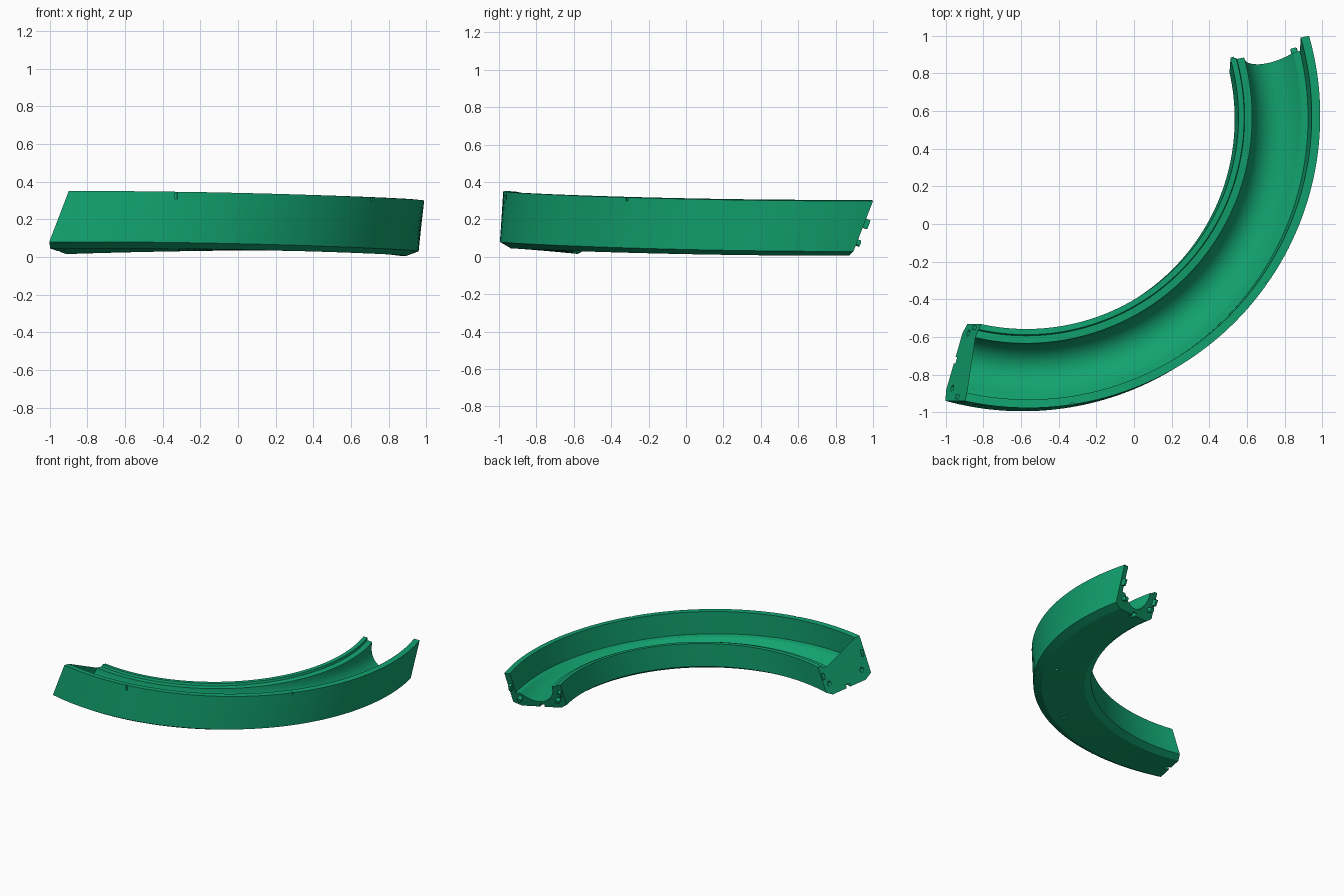
import bpy, bmesh, math
from mathutils import Vector, Matrix

if "Cube" in bpy.data.objects:
    bpy.data.objects.remove(bpy.data.objects["Cube"])

CX, CY, R0 = -0.57, 0.57, 1.552      # bend centre and outer radius
START, END = -106.0, 12.3            # sweep of the lowest outer edge, degrees
SHEAR = 0.37                         # forward rake of the end faces
STEPS = 72

green = bpy.data.materials.new("track green")
green.diffuse_color = (0.006, 0.36, 0.16, 1)
green.use_nodes = True
green.node_tree.nodes["Principled BSDF"].inputs["Base Color"].default_value = green.diffuse_color


def place(deg, r, h):
    """Point of the track at sweep angle deg, section radius r and height h."""
    a = math.radians(deg) + SHEAR * h / r
    lean = 0.11 * math.cos(a) + 0.065 * math.sin(a)
    dr = r - 1.545
    rad = R0 + dr + lean * (h - 0.2)
    z = 0.055 - 0.026 * math.sin(1.6 * (a + math.pi / 4)) + h - lean * dr
    return Vector((CX + rad * math.cos(a), CY + rad * math.sin(a), z))


def frame(deg, r, h, rake=True):
    """Matrix at a track point: x outward, y along the track, z up the section."""
    a = math.radians(deg) + SHEAR * h / r
    out = Vector((math.cos(a), math.sin(a), 0))
    tilt = math.atan(SHEAR) if rake else 0
    fwd = Vector((-math.sin(a), math.cos(a), 0)) * math.cos(tilt)
    fwd.z = -math.sin(tilt)
    up = out.cross(fwd)
    m = Matrix((out, fwd, up)).transposed().to_4x4()
    m.translation = place(deg, r, h)
    return m


def finish(name, bm):
    bmesh.ops.recalc_face_normals(bm, faces=bm.faces[:])
    me = bpy.data.meshes.new(name)
    bm.to_mesh(me)
    bm.free()
    me.materials.append(green)
    ob = bpy.data.objects.new(name, me)
    bpy.context.collection.objects.link(ob)
    return ob


def box(name, m, size):
    bm = bmesh.new()
    bmesh.ops.create_cube(bm, size=1, matrix=m @ Matrix.Diagonal((*size, 1)))
    return finish(name, bm)


def rod(name, m, radius, length, along_track=True):
    bm = bmesh.new()
    turn = Matrix.Rotation(math.pi / 2, 4, 'X') if along_track else Matrix()
    bmesh.ops.create_cone(bm, cap_ends=True, segments=16, radius1=radius,
                          radius2=radius, depth=length, matrix=m @ turn)
    return finish(name, bm)


def smooth(ob):
    bpy.ops.object.select_all(action='DESELECT')
    ob.select_set(True)
    bpy.context.view_layer.objects.active = ob
    bpy.ops.object.shade_smooth_by_angle(angle=math.radians(25))


# Cross-section: base, tall outer wall, ledge, trough, low inner wall
profile = [(1.17, -0.03), (1.485, -0.03), (1.545, 0), (1.545, 0.27),
           (1.50, 0.27), (1.50, 0.09), (1.465, 0.085)]
profile += [(1.33 + 0.135 * u, 0.015 + 0.07 * u * u) for u in (0.8, 0.6, 0.4, 0.2)]
for i in range(9):
    t = math.pi / 2 * i / 8
    profile.append((1.33 - 0.135 * math.sin(t), 0.165 - 0.15 * math.cos(t)))
profile += [(1.155, 0.168), (1.15, 0.185), (1.12, 0.185), (1.12, 0)]

# Sweep the section round the bend
bm = bmesh.new()
rings = []
for i in range(STEPS + 1):
    deg = START + (END - START) * i / STEPS
    rings.append([bm.verts.new(place(deg, r, h)) for r, h in profile])
n = len(profile)
for a, b in zip(rings, rings[1:]):
    for j in range(n):
        k = (j + 1) % n
        bm.faces.new((a[j], a[k], b[k], b[j]))
caps = [bm.faces.new(rings[0]), bm.faces.new(rings[-1])]
bmesh.ops.triangulate(bm, faces=caps)
track = finish("curved_track", bm)

# Cutters: end slots, sockets, rim marks and holes under the base
cutters = []
for deg in (START, END):
    cutters.append(box("end_slot_cutter", frame(deg, 1.32, -0.03), (0.035, 0.07, 0.05)))
for r, h in ((1.475, 0.045), (1.17, 0.05)):
    cutters.append(rod("socket_cutter", frame(START, r, h), 0.018, 0.06))
for r, h in ((1.522, 0.15), (1.14, 0.11)):
    cutters.append(box("wall_socket_cutter", frame(START, r, h), (0.022, 0.06, 0.05)))
for deg, depth in ((-84.7, 0.08), (-38.4, 0.04)):
    cutters.append(box("rim_mark_cutter", frame(deg, 1.548, 0.27, False),
                       (0.024, 0.012, depth)))
for deg in (-60, -30):
    cutters.append(rod("base_hole_cutter", frame(deg, 1.40, -0.03, False), 0.014, 0.03, False))

for c in cutters:
    c.hide_render = True
    c.hide_viewport = False
    mod = track.modifiers.new("cut", 'BOOLEAN')
    mod.operation = 'DIFFERENCE'
    mod.solver = 'EXACT'
    mod.object = c
bpy.context.view_layer.objects.active = track
for mod in list(track.modifiers):
    bpy.ops.object.modifier_apply(modifier=mod.name)
for c in cutters:
    bpy.data.objects.remove(c)
smooth(track)

# Connector pegs on the far end
for side, r, h in (("outer", 1.475, 0.045), ("inner", 1.17, 0.05)):
    smooth(rod(side + "_round_peg", frame(END, r, h), 0.018, 0.07))
for side, r, h in (("outer", 1.522, 0.15), ("inner", 1.14, 0.11)):
    box(side + "_wall_peg", frame(END, r, h), (0.02, 0.06, 0.05))
